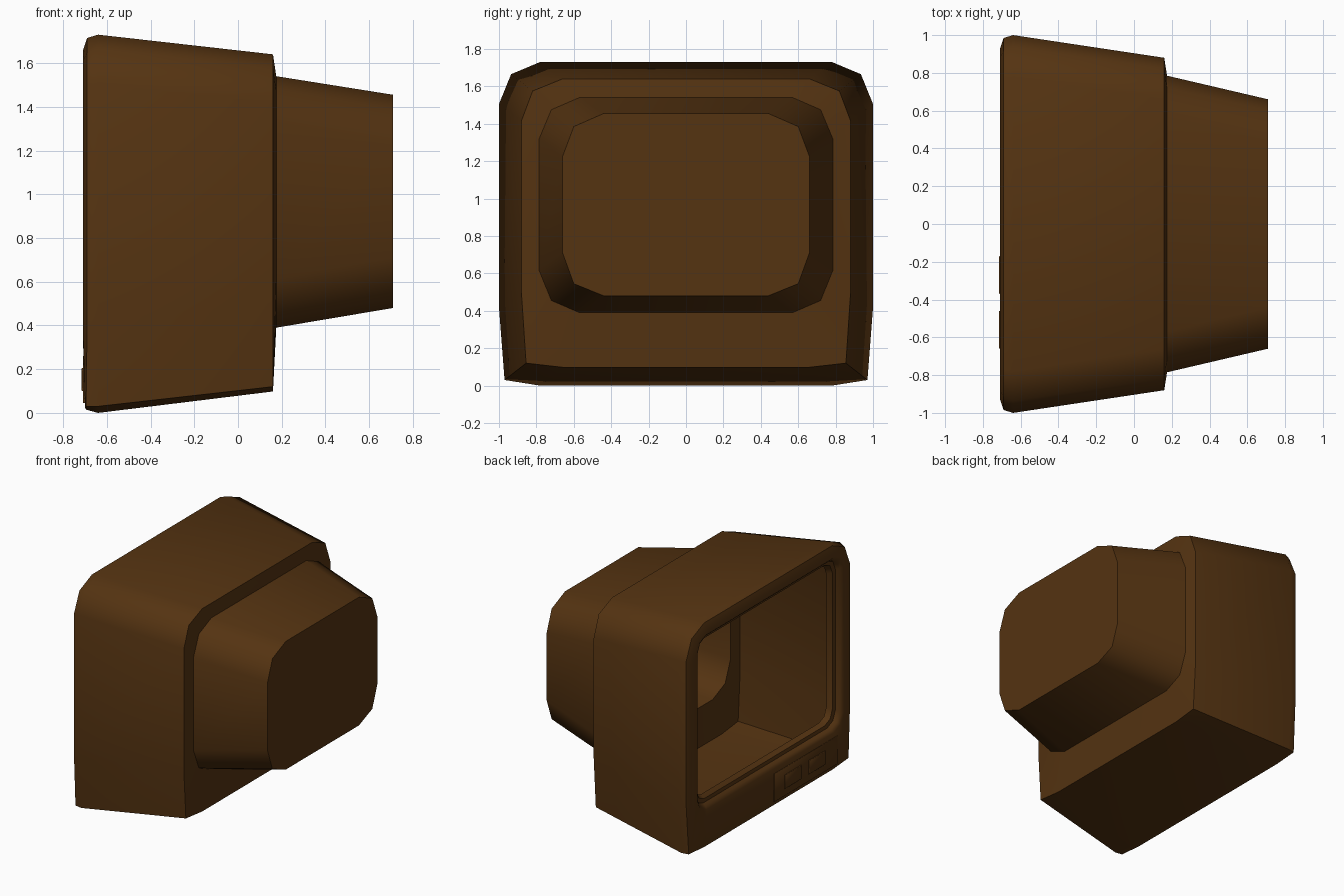
import bpy, bmesh, math

if "Cube" in bpy.data.objects:
    bpy.data.objects.remove(bpy.data.objects["Cube"])

brown = bpy.data.materials.new("dark_brown_plastic")
brown.diffuse_color = (0.089, 0.033, 0.0056, 1)
brown.use_nodes = True
brown.node_tree.nodes["Principled BSDF"].inputs["Base Color"].default_value = brown.diffuse_color


def finish(name, bm, angle=50):
    bmesh.ops.recalc_face_normals(bm, faces=bm.faces)
    me = bpy.data.meshes.new(name)
    bm.to_mesh(me)
    bm.free()
    me.materials.append(brown)
    ob = bpy.data.objects.new(name, me)
    bpy.context.collection.objects.link(ob)
    bpy.ops.object.select_all(action='DESELECT')
    ob.select_set(True)
    bpy.context.view_layer.objects.active = ob
    bpy.ops.object.shade_smooth_by_angle(angle=math.radians(angle))
    return ob


def section(x, half):
    """Mirror half an outline of (y, z), top to bottom, into a closed ring at x.
    x may be a pair: (upper x, x of the two lowest points)."""
    xu, xl = x if isinstance(x, tuple) else (x, x)
    side = [(xl if i > 3 else xu, y, z) for i, (y, z) in enumerate(half)]
    return side + [(px, -y, z) for px, y, z in reversed(side)]


def opening(x, w, z0, z1, r):
    """Rounded screen outline, half of it, mirrored."""
    a, b = r, r * 0.3
    return section(x, [(w - a, z1), (w - b, z1 - b), (w, z1 - a),
                       (w, z0 + a), (w - b, z0 + b), (w - a, z0)])


def loft(name, rings, cap=False):
    bm = bmesh.new()
    loops = [[bm.verts.new(p) for p in r] for r in rings]
    for a, b in zip(loops, loops[1:]):
        n = len(a)
        for i in range(n):
            j = (i + 1) % n
            bm.faces.new((a[i], a[j], b[j], b[i]))
    if cap:
        bm.faces.new(loops[-1])
    return finish(name, bm)


# Hollow casing: screen lip, front rim, tapered body, step, rear housing
loft("monitor_casing", [
    opening(-0.62, 0.80, 0.37, 1.56, 0.09),
    opening(-0.66, 0.815, 0.355, 1.575, 0.09),
    opening(-0.665, 0.845, 0.33, 1.60, 0.10),
    opening(-0.69, 0.855, 0.32, 1.61, 0.10),
    opening(-0.708, 0.875, 0.30, 1.63, 0.11),
    section((-0.71, -0.70), [(0.73, 1.655), (0.875, 1.605), (0.925, 1.475),
                             (0.925, 0.41), (0.935, 0.04), (0.75, 0.025)]),
    section((-0.69, -0.695), [(0.77, 1.715), (0.92, 1.65), (0.985, 1.50),
                              (0.985, 0.42), (0.96, 0.03), (0.77, 0.015)]),
    section(-0.64, [(0.78, 1.73), (0.935, 1.665), (1.0, 1.505),
                    (1.0, 0.42), (0.97, 0.03), (0.78, 0.0)]),
    section(0.16, [(0.66, 1.64), (0.82, 1.575), (0.88, 1.415),
                   (0.88, 0.50), (0.855, 0.12), (0.66, 0.098)]),
    section(0.175, [(0.57, 1.54), (0.72, 1.475), (0.785, 1.32),
                    (0.785, 0.615), (0.72, 0.455), (0.57, 0.39)]),
    section(0.71, [(0.44, 1.455), (0.60, 1.385), (0.66, 1.225),
                   (0.66, 0.71), (0.60, 0.545), (0.44, 0.48)]),
], cap=True)


def plate(name, x, y0, y1, z0, z1, depth, bevel):
    """Thin plate on the chin with a chamfered front face."""
    def ring(px, g):
        return [(px, y0 + g, z0 + g), (px, y1 - g, z0 + g),
                (px, y1 - g, z1 - g), (px, y0 + g, z1 - g)]
    return loft(name, [ring(x + depth, 0), ring(x + bevel, 0), ring(x, bevel)], cap=True)


# Control panel and its two buttons
plate("control_panel", -0.709, -0.81, -0.05, 0.045, 0.26, 0.009, 0.002)
for i, y in enumerate((-0.37, -0.66)):
    plate(f"button_{i + 1}", -0.715, y, y + 0.20, 0.10, 0.205, 0.008, 0.003)
